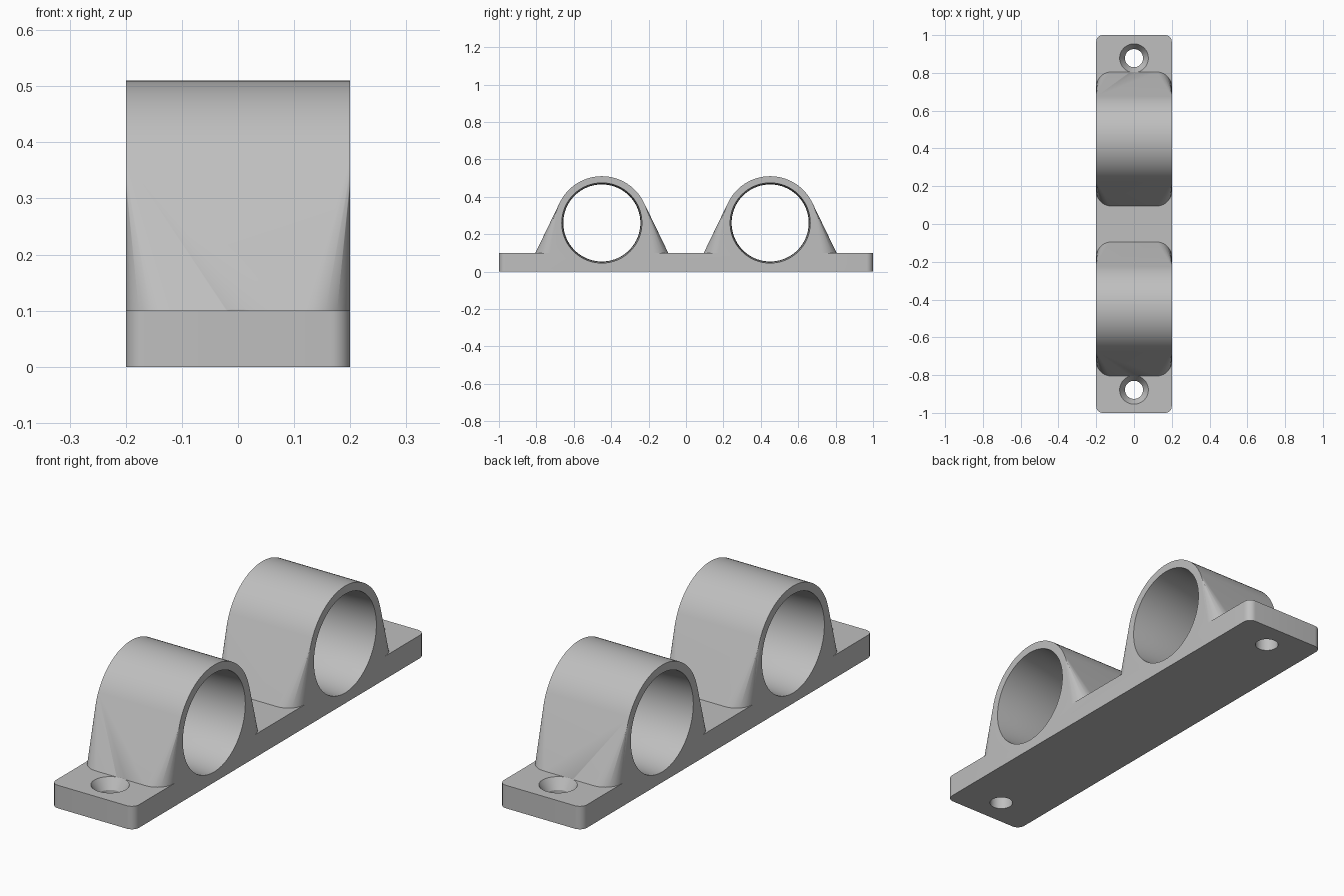
import bpy, bmesh
from math import sin, cos, pi, radians

if "Cube" in bpy.data.objects:
    bpy.data.objects.remove(bpy.data.objects["Cube"], do_unlink=True)

grey = bpy.data.materials.new("light grey")
grey.use_nodes = True
tone = (0.52, 0.52, 0.52, 1)
grey.diffuse_color = tone
grey.node_tree.nodes["Principled BSDF"].inputs["Base Color"].default_value = tone

HALF_WIDTH = 0.2
PLATE_TOP = 0.1
RING_Y, RING_Z, RING_R = 0.45, 0.26, 0.25


def rounded_rect(hx, hy, r, z, cy=0.0, steps=10):
    """Points of a rectangle with rounded corners."""
    pts = []
    for q, (sx, sy) in enumerate([(1, 1), (-1, 1), (-1, -1), (1, -1)]):
        for i in range(steps + 1):
            a = (q + i / steps) * pi / 2
            pts.append((sx * (hx - r) + r * cos(a), cy + sy * (hy - r) + r * sin(a), z))
    return pts


def circle_x(x, r, cy, cz, n=96):
    return [(x, cy + r * cos(2 * pi * i / n), cz + r * sin(2 * pi * i / n)) for i in range(n)]


def circle_z(z, r, cy, n=48):
    return [(r * cos(2 * pi * i / n), cy + r * sin(2 * pi * i / n), z) for i in range(n)]


def finish(name, bm):
    bmesh.ops.recalc_face_normals(bm, faces=bm.faces)
    mesh = bpy.data.meshes.new(name)
    bm.to_mesh(mesh)
    bm.free()
    mesh.materials.append(grey)
    obj = bpy.data.objects.new(name, mesh)
    bpy.context.collection.objects.link(obj)
    return obj


def loft(name, loops):
    """Capped skin through loops of equal point count."""
    bm = bmesh.new()
    rows = [[bm.verts.new(p) for p in loop] for loop in loops]
    for a, b in zip(rows, rows[1:]):
        for i in range(len(a)):
            j = (i + 1) % len(a)
            bm.faces.new((a[i], a[j], b[j], b[i]))
    bm.faces.new(rows[0])
    bm.faces.new(rows[-1])
    return finish(name, bm)


def hull(name, points):
    bm = bmesh.new()
    for p in points:
        bm.verts.new(p)
    res = bmesh.ops.convex_hull(bm, input=bm.verts)
    loose = {v for v in res["geom_interior"] + res["geom_unused"] if isinstance(v, bmesh.types.BMVert)}
    bmesh.ops.delete(bm, geom=list(loose), context="VERTS")
    bmesh.ops.dissolve_limit(bm, angle_limit=radians(0.1), verts=bm.verts, edges=bm.edges)
    return finish(name, bm)


def combine(target, other, operation):
    mod = target.modifiers.new(operation.lower(), "BOOLEAN")
    mod.operation, mod.solver, mod.object = operation, "EXACT", other
    bpy.context.view_layer.objects.active = target
    bpy.ops.object.modifier_apply(modifier=mod.name)
    bpy.data.objects.remove(other, do_unlink=True)


# Mounting plate
bracket = loft("double_pipe_bracket", [rounded_rect(HALF_WIDTH, 1, 0.035, z) for z in (0, PLATE_TOP)])

# Pipe holders: cylinders blended down to rounded feet
for s in (-1, 1):
    cy = s * RING_Y
    holder = hull("pipe_holder",
                  circle_x(-HALF_WIDTH, RING_R, cy, RING_Z) + circle_x(HALF_WIDTH, RING_R, cy, RING_Z)
                  + rounded_rect(HALF_WIDTH, 0.355, 0.08, PLATE_TOP, cy))
    combine(bracket, holder, "UNION")

for s in (-1, 1):
    # Pipe bore, slightly flared towards both mouths
    flare = [0.206 + 0.008 * (x / HALF_WIDTH) ** 2 for x in (-0.22, -0.1, 0, 0.1, 0.22)]
    bore = loft("pipe_bore", [circle_x(x, r, s * RING_Y, RING_Z)
                              for x, r in zip((-0.22, -0.1, 0, 0.1, 0.22), flare)])
    combine(bracket, bore, "DIFFERENCE")
    # Countersunk screw hole
    screw = loft("screw_hole", [circle_z(z, r, s * 0.878)
                                for z, r in ((-0.02, 0.048), (0.055, 0.048), (PLATE_TOP, 0.076), (0.102, 0.076))])
    combine(bracket, screw, "DIFFERENCE")

# Smooth curved faces, keep edges crisp
bpy.ops.object.select_all(action="DESELECT")
bracket.select_set(True)
bpy.context.view_layer.objects.active = bracket
bpy.ops.object.shade_smooth_by_angle(angle=radians(30))
